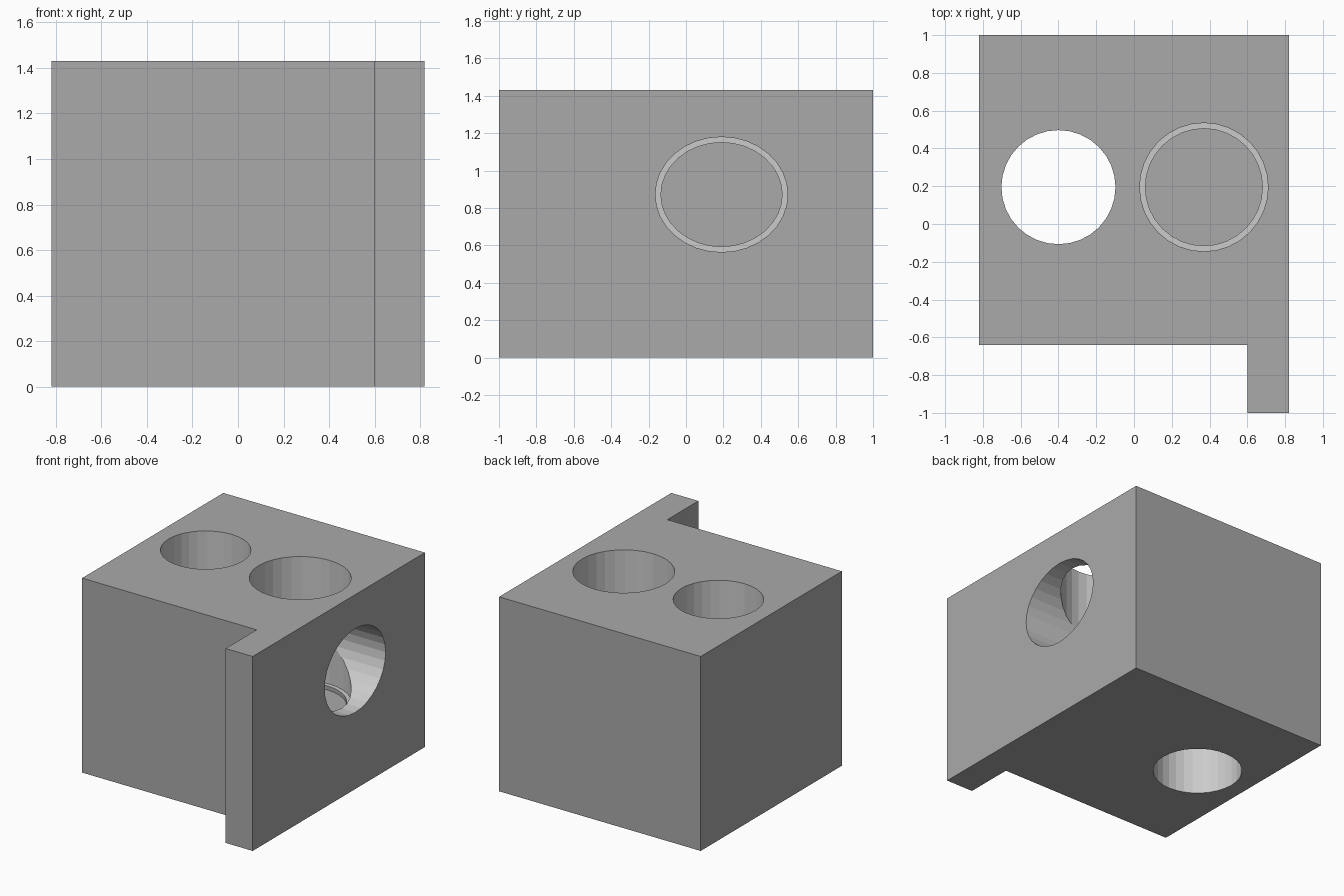
import bpy, bmesh
from math import sin, cos, tau
from mathutils import Matrix

if "Cube" in bpy.data.objects:
    bpy.data.objects.remove(bpy.data.objects["Cube"])

HEIGHT = 1.43
SIDES = 32
LEDGE = 0.03      # width of the flat ring at the end of a blind bore
RECESS = 0.03     # depth of the dark pocket inside that ring


def paint(name, shade):
    mat = bpy.data.materials.new(name)
    mat.diffuse_color = (shade, shade, shade, 1)
    mat.use_nodes = True
    mat.node_tree.nodes["Principled BSDF"].inputs["Base Color"].default_value = mat.diffuse_color
    return mat


MATERIALS = [paint("dark_grey", 0.4), paint("bore_grey", 0.8)]
DARK, LIGHT = 0, 1


def mesh_object(name, bm):
    bmesh.ops.recalc_face_normals(bm, faces=bm.faces)
    mesh = bpy.data.meshes.new(name)
    bm.to_mesh(mesh)
    bm.free()
    for mat in MATERIALS:
        mesh.materials.append(mat)
    obj = bpy.data.objects.new(name, mesh)
    bpy.context.collection.objects.link(obj)
    return obj


def bore_cutter(name, rx, ry, depth, place, stepped=False):
    """Elliptical plug pointing down local -z from its mouth at z = 0."""
    levels = [(0.2, 0, LIGHT), (-depth, 0, LIGHT)]
    if stepped:
        levels += [(-depth, LEDGE, LIGHT), (-depth - RECESS, LEDGE, DARK)]
    bm = bmesh.new()
    rings = [[bm.verts.new(((rx - inset) * cos(tau * i / SIDES),
                            (ry - inset) * sin(tau * i / SIDES), z))
              for i in range(SIDES)] for z, inset, _ in levels]
    for a, b, level in zip(rings, rings[1:], levels[1:]):
        for i in range(SIDES):
            j = (i + 1) % SIDES
            bm.faces.new((a[i], a[j], b[j], b[i])).material_index = level[2]
    bm.faces.new(rings[0])
    bm.faces.new(rings[-1]).material_index = DARK
    bm.transform(place)
    obj = mesh_object(name, bm)
    obj.hide_render = True
    return obj


# Block with flange: L-shaped plan extruded upward
plan = [(-0.82, -0.64), (0.6, -0.64), (0.6, -1), (0.82, -1), (0.82, 1), (-0.82, 1)]
bm = bmesh.new()
base = bm.faces.new([bm.verts.new((x, y, 0)) for x, y in plan])
top = bmesh.ops.extrude_face_region(bm, geom=[base], use_keep_orig=True)["geom"]
bmesh.ops.translate(bm, vec=(0, 0, HEIGHT),
                    verts=[v for v in top if isinstance(v, bmesh.types.BMVert)])
block = mesh_object("flanged_block", bm)

# Bores: one through, one blind from the top, one blind oval from the right
side_place = Matrix.Translation((0.82, 0.19, 0.872)) @ Matrix.Rotation(tau / 4, 4, 'Y')
cutters = [
    bore_cutter("through_bore", 0.302, 0.302, HEIGHT + 0.2,
                Matrix.Translation((-0.4, 0.195, HEIGHT))),
    bore_cutter("top_blind_bore", 0.34, 0.34, 0.91,
                Matrix.Translation((0.37, 0.195, HEIGHT)), True),
    bore_cutter("side_blind_bore", 0.308, 0.354, 0.82, side_place, True),
]
bpy.context.view_layer.objects.active = block
for cutter in cutters:
    mod = block.modifiers.new(cutter.name, 'BOOLEAN')
    mod.operation = 'DIFFERENCE'
    mod.solver = 'EXACT'
    mod.material_mode = 'TRANSFER'
    mod.object = cutter
    bpy.ops.object.modifier_apply(modifier=mod.name)
for cutter in cutters:
    bpy.data.objects.remove(cutter, do_unlink=True)
